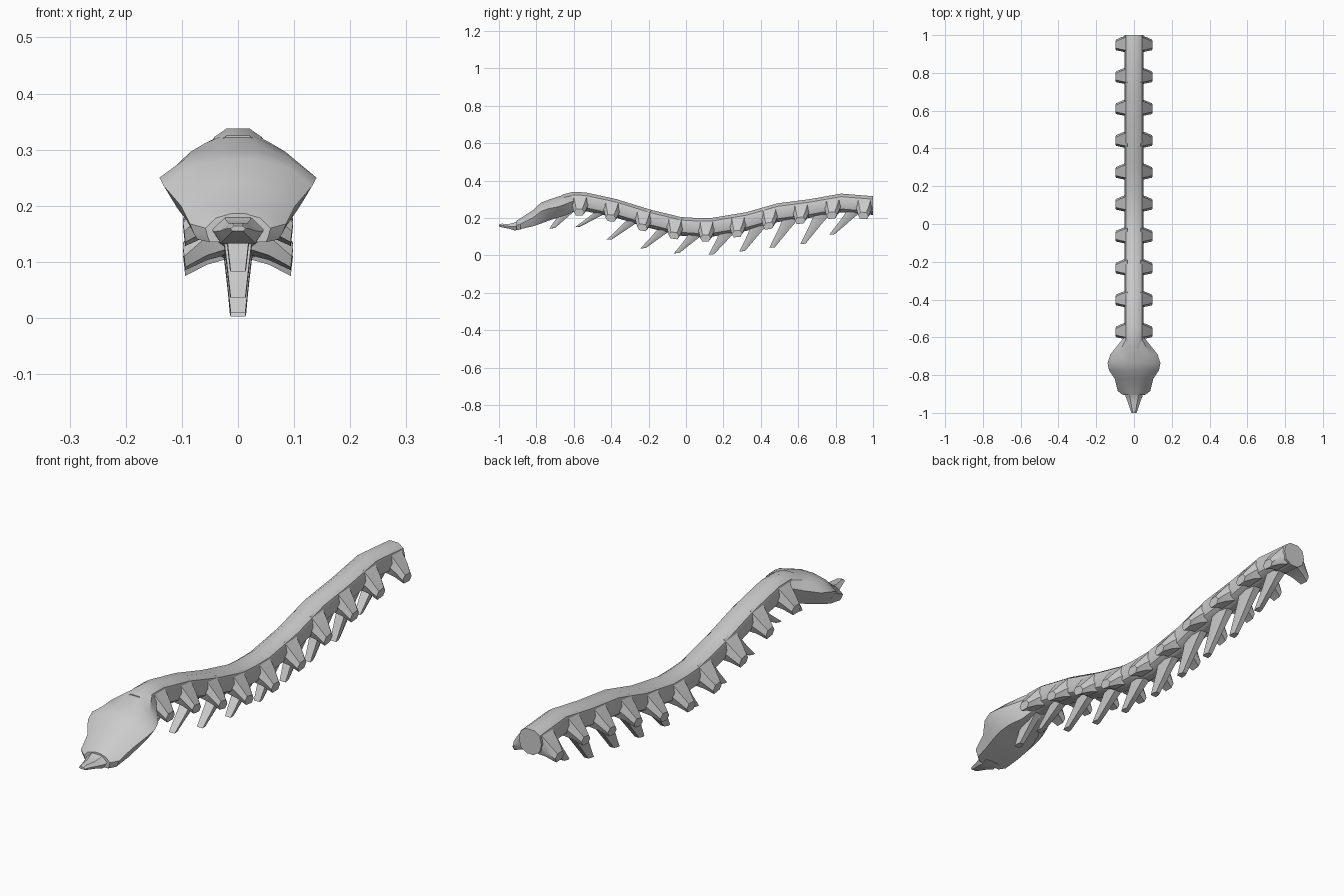
import bpy, bmesh, math


def loft(name, rings):
    """Skin a list of equal-length closed rings and cap both ends."""
    bm = bmesh.new()
    loops = [[bm.verts.new(p) for p in r] for r in rings]
    n = len(rings[0])
    for a, b in zip(loops, loops[1:]):
        for i in range(n):
            j = (i + 1) % n
            bm.faces.new((a[i], a[j], b[j], b[i]))
    bm.faces.new(loops[0])
    bm.faces.new(loops[-1][::-1])
    bmesh.ops.recalc_face_normals(bm, faces=bm.faces)
    me = bpy.data.meshes.new(name)
    bm.to_mesh(me)
    bm.free()
    ob = bpy.data.objects.new(name, me)
    bpy.context.collection.objects.link(ob)
    bpy.ops.object.select_all(action='DESELECT')
    ob.select_set(True)
    bpy.context.view_layer.objects.active = ob
    bpy.ops.object.shade_smooth_by_angle(angle=math.radians(35))
    return ob


def mirrored(half, y):
    """Half profile (x, z), top to bottom, turned into a full ring at y."""
    return [(x, y, z) for x, z in half] + [(-x, y, z) for x, z in reversed(half)]


# Top line of the back: y, z
SPINE = [(-0.66, 0.325), (-0.61, 0.338), (-0.54, 0.337), (-0.37, 0.30),
         (-0.20, 0.247), (-0.03, 0.205), (0.05, 0.20), (0.14, 0.20), (0.32, 0.23),
         (0.49, 0.278), (0.66, 0.30), (0.83, 0.33), (1.0, 0.316)]


def top(y):
    for (y0, z0), (y1, z1) in zip(SPINE, SPINE[1:]):
        if y <= y1:
            return z0 + (z1 - z0) * (y - y0) / (y1 - y0)
    return SPINE[-1][1]


# Long backbone
loft("backbone", [mirrored([(0.02, z), (0.043, z - 0.016), (0.051, z - 0.05),
                            (0.042, z - 0.082), (0.016, z - 0.10)], y)
                  for y, z in SPINE])

# Paired side ribs, angled out and down
for k in range(10):
    y = -0.565 + k * 0.1688
    z = top(y)
    for s in (-1, 1):
        rings = []
        for x0, z0, x1, z1, b, f in ((0.036, -0.012, 0.02, -0.095, -0.048, 0.048),
                                     (0.072, -0.055, 0.055, -0.105, -0.041, 0.036),
                                     (0.098, -0.090, 0.094, -0.125, -0.034, 0.022)):
            def pt(x, dz, dy):
                yy = min(y + dy, 1.0)
                return (s * x, yy, top(yy) * 0.6 + z * 0.4 + dz)
            rings.append([pt(x0, z0, b + 0.012), pt(x0, z0, f - 0.012),
                          pt((x0 + x1) / 2, (z0 + z1) / 2, f),
                          pt(x1, z1, f - 0.01), pt(x1, z1, b + 0.01),
                          pt((x0 + x1) / 2, (z0 + z1) / 2, b)])
        loft("side_rib", rings)

# Central prongs below, swept forward: tip y, tip z
TIPS = [(-0.73, 0.143), (-0.595, 0.15), (-0.425, 0.083), (-0.245, 0.036),
        (-0.065, 0.01), (0.12, 0.003), (0.285, 0.02), (0.445, 0.04),
        (0.61, 0.06), (0.765, 0.11)]
for k, (ty, tz) in enumerate(TIPS):
    ry = -0.615 + k * 0.169
    rz = top(ry) - 0.085
    rings = []
    for t, w, d in ((0, 0.024, 0.05), (0.35, 0.02, 0.035), (1, 0.013, 0.015)):
        cy = ry + (ty + 0.015 - ry) * t
        cz = rz + (tz - rz) * t
        tilt = 0.2 * d
        rings.append([(-w, cy - d, cz - tilt + 0.003), (w, cy - d, cz - tilt + 0.003),
                      (w * 1.1, cy, cz + 0.002), (w * 0.7, cy + d, cz + tilt),
                      (-w * 0.7, cy + d, cz + tilt), (-w * 1.1, cy, cz + 0.002)])
    loft("belly_prong", rings)

# Broad flat head: y, top z, widest z, bottom z, half width, bottom half width
HEAD = [(-0.59, 0.338, 0.295, 0.24, 0.045, 0.03),
        (-0.64, 0.328, 0.275, 0.215, 0.085, 0.05),
        (-0.69, 0.312, 0.258, 0.20, 0.125, 0.075),
        (-0.735, 0.297, 0.25, 0.185, 0.14, 0.085),
        (-0.775, 0.282, 0.235, 0.17, 0.132, 0.085),
        (-0.82, 0.240, 0.20, 0.155, 0.102, 0.08),
        (-0.885, 0.198, 0.168, 0.140, 0.086, 0.072),
        (-0.905, 0.186, 0.160, 0.135, 0.058, 0.05)]
loft("head", [mirrored([(w * 0.22, t), (w * 0.68, t - (t - m) * 0.3), (w, m),
                        (w * 0.5 + bw * 0.5, m - (m - b) * 0.6), (bw, b)], y)
              for y, t, m, b, w, bw in HEAD])

# Small beak at the front
BEAK = [(-0.88, 0.19, 0.14, 0.05), (-0.915, 0.175, 0.133, 0.044),
        (-0.945, 0.168, 0.142, 0.032), (-0.985, 0.169, 0.15, 0.019),
        (-1.0, 0.164, 0.155, 0.014)]
loft("beak", [mirrored([(w * 0.5, t), (w, (t + b) / 2), (w * 0.7, b)], y)
              for y, t, b, w in BEAK])
